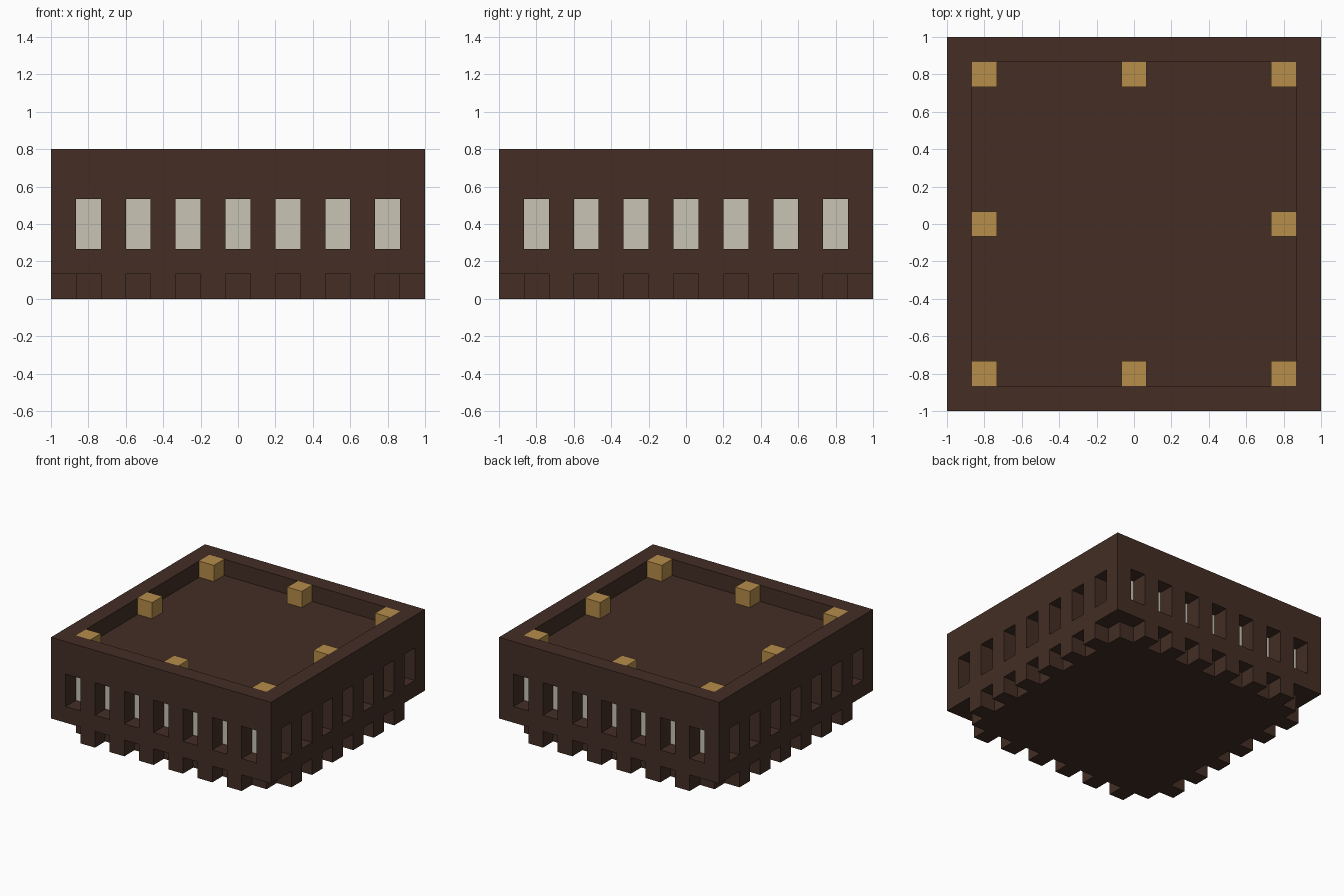
import bpy
import bmesh
from mathutils import Vector

N = 15                 # blocks along each side
U = 2 / N              # block size
LAST = N - 1

cube = bpy.data.objects.get("Cube")
if cube:
    bpy.data.objects.remove(cube, do_unlink=True)


def material(name, rgb):
    mat = bpy.data.materials.new(name)
    mat.use_nodes = True
    color = (*rgb, 1)
    mat.diffuse_color = color
    mat.node_tree.nodes["Principled BSDF"].inputs["Base Color"].default_value = color
    return mat


brown = material("dark_brown_wood", (0.056, 0.027, 0.018))
gold = material("golden_lamp", (0.468, 0.266, 0.067))
pale = material("pale_panel", (0.578, 0.546, 0.462))


def finish(name, bm, mat):
    bmesh.ops.recalc_face_normals(bm, faces=bm.faces)
    mesh = bpy.data.meshes.new(name)
    bm.to_mesh(mesh)
    bm.free()
    mesh.materials.append(mat)
    obj = bpy.data.objects.new(name, mesh)
    bpy.context.scene.collection.objects.link(obj)
    return obj


def to_world(p):
    return Vector((p[0] * U - 1, p[1] * U - 1, p[2] * U))


def boxes(name, spans, mat):
    """Boxes given by their low and high corners in block units."""
    bm = bmesh.new()
    for low, high in spans:
        a, b = to_world(low), to_world(high)
        verts = bmesh.ops.create_cube(bm, size=1)["verts"]
        for v in verts:
            v.co = Vector(b[i] if v.co[i] > 0 else a[i] for i in range(3))
    return finish(name, bm, mat)


def block_skin(name, cells, mat):
    """One outer skin around a set of unit blocks."""
    bm = bmesh.new()
    for cell in cells:
        for axis in range(3):
            for side in (0, 1):
                near = list(cell)
                near[axis] += 2 * side - 1
                if tuple(near) in cells:
                    continue
                p, q = (axis + 1) % 3, (axis + 2) % 3
                loop = []
                for dp, dq in ((0, 0), (1, 0), (1, 1), (0, 1)):
                    c = list(cell)
                    c[axis] += side
                    c[p] += dp
                    c[q] += dq
                    loop.append(bm.verts.new(to_world(c)))
                if not side:
                    loop.reverse()
                bm.faces.new(loop)
    bmesh.ops.remove_doubles(bm, verts=bm.verts, dist=U / 100)
    return finish(name, bm, mat)


def cube_at(i, j, k):
    return (i, j, k), (i + 1, j + 1, k + 1)


# Outer wall: a one-block ring with a window at every odd block
ring = [(i, j) for i in range(N) for j in range(N)
        if i in (0, LAST) or j in (0, LAST)]
wall = {(i, j, k) for i, j in ring for k in range(1, 6)
        if not (k in (2, 3) and (i % 2 or j % 2))}
block_skin("outer_wall", wall, brown)

# Pale core behind the windows
boxes("window_panels", [((1, 1, 2), (LAST, LAST, 4))], pale)

# Sunken deck inside the rim
boxes("deck", [((1, 1, 4), (LAST, LAST, 5))], brown)

# Base slab and the teeth around it, under the wall piers
boxes("base", [((1, 1, 0), (LAST, LAST, 1))], brown)
teeth = []
for n in range(2, LAST, 2):
    for edge in (0, LAST):
        teeth += [cube_at(n, edge, 0), cube_at(edge, n, 0)]
boxes("base_teeth", teeth, brown)

# Lamps at the deck corners and the middle of each side
stops = (1, N // 2, LAST - 1)
lamps = [cube_at(i, j, 5) for i in stops for j in stops
         if (i, j) != (N // 2, N // 2)]
boxes("deck_lamps", lamps, gold)
